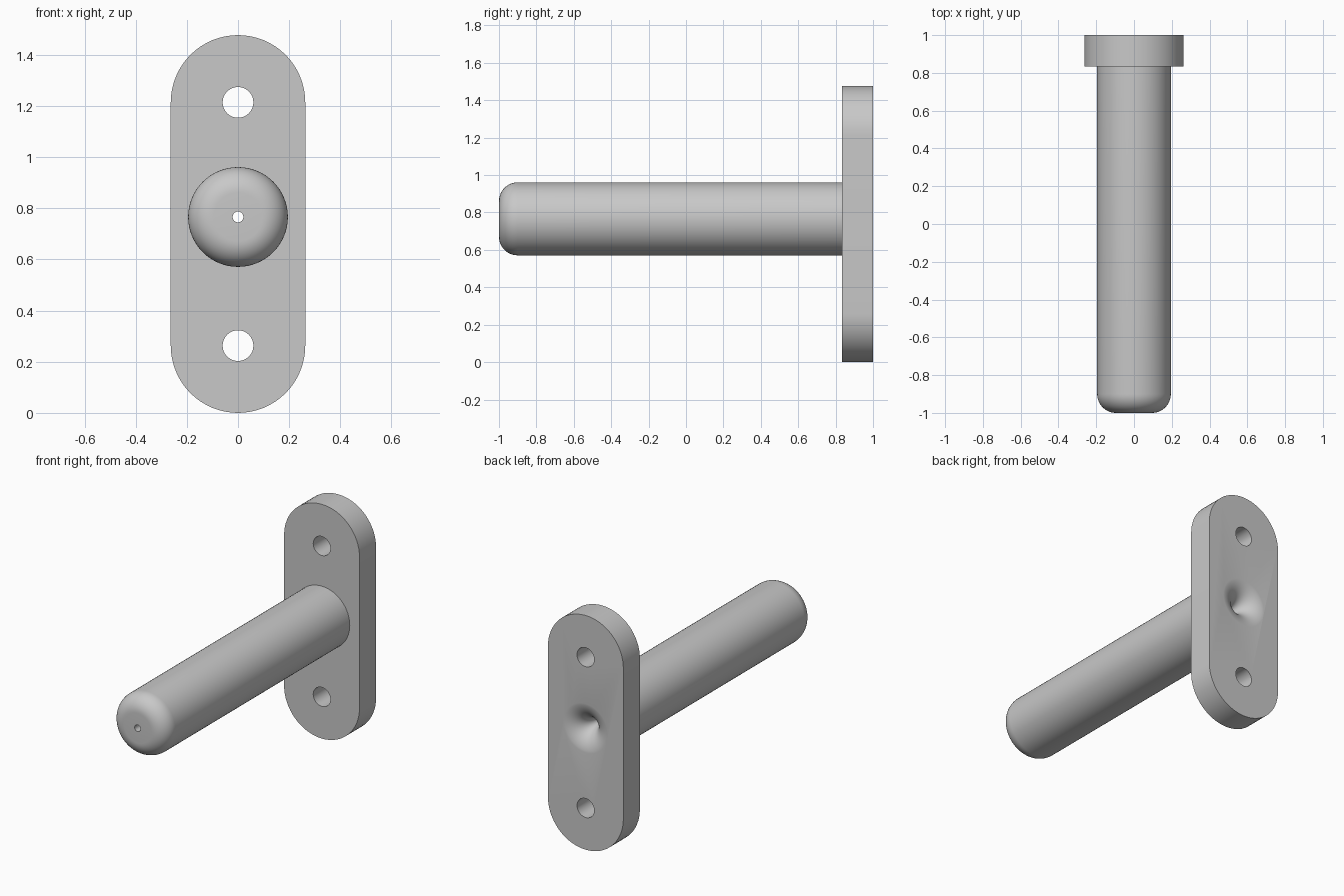
import bpy, bmesh
from math import pi, sin, cos, radians
from mathutils import Matrix

cube = bpy.data.objects.get("Cube")
if cube:
    bpy.data.objects.remove(cube, do_unlink=True)

grey = bpy.data.materials.new("plain_grey")
grey.use_nodes = True
grey.diffuse_color = (0.58, 0.58, 0.58, 1)
grey.node_tree.nodes["Principled BSDF"].inputs["Base Color"].default_value = grey.diffuse_color

HALF_W, PLATE_MID, SPACING = 0.263, 0.7385, 0.4755
BACK, FACE, FRONT = 1.0, 0.835, -1.0
ROD_Z, ROD_R, BORE_R = 0.766, 0.195, 0.021


def make_object(name, bm):
    bmesh.ops.recalc_face_normals(bm, faces=bm.faces[:])
    mesh = bpy.data.meshes.new(name)
    bm.to_mesh(mesh)
    bm.free()
    mesh.materials.append(grey)
    obj = bpy.data.objects.new(name, mesh)
    bpy.context.collection.objects.link(obj)
    return obj


def lathe(name, profile, z, closed=False, capped=False, sides=64):
    """Turn (radius, y) points about an axis along y at height z."""
    bm = bmesh.new()
    rings = [[bm.verts.new((r * sin(2 * pi * i / sides), y, z + r * cos(2 * pi * i / sides)))
              for i in range(sides)] for r, y in profile]
    pairs = list(zip(rings, rings[1:]))
    if closed:
        pairs.append((rings[-1], rings[0]))
    for a, b in pairs:
        for i in range(sides):
            j = (i + 1) % sides
            bm.faces.new((a[i], a[j], b[j], b[i]))
    if capped:
        bm.faces.new(rings[0])
        bm.faces.new(rings[-1])
    return make_object(name, bm)


def arc(cr, cy, radius, start, end, steps=12):
    angles = [radians(start + (end - start) * i / steps) for i in range(steps + 1)]
    return [(cr + radius * cos(a), cy + radius * sin(a)) for a in angles]


def smooth(obj):
    bpy.ops.object.select_all(action='DESELECT')
    obj.select_set(True)
    bpy.context.view_layer.objects.active = obj
    bpy.ops.object.shade_smooth_by_angle(angle=radians(30))


# Mounting plate: rounded slot outline pulled back to full thickness
bm = bmesh.new()
outline = []
for side, start in ((1, 0), (-1, 180)):
    for x, z in arc(0, PLATE_MID + side * SPACING, HALF_W, start, start + 180, 32):
        outline.append(bm.verts.new((x, FACE, z)))
face = bm.faces.new(outline)
pulled = bmesh.ops.extrude_face_region(bm, geom=[face])["geom"]
bmesh.ops.translate(bm, vec=(0, BACK - FACE, 0),
                    verts=[g for g in pulled if isinstance(g, bmesh.types.BMVert)])
plate = make_object("mounting_plate", bm)

# Cutters: two screw holes and the flared mouth of the bore
cutters = [lathe("screw_hole_cutter", [(0.06, FACE - 0.1), (0.06, BACK + 0.1)],
                 PLATE_MID + s * SPACING, capped=True, sides=48) for s in (-1, 1)]
flare = 0.15
mouth = arc(BORE_R + flare, BACK + 0.001 - flare, flare, 180, 90, 16)
cutters.append(lathe("bore_flare_cutter",
                     [(BORE_R, FACE - 0.1)] + mouth + [(BORE_R + flare, BACK + 0.1)],
                     ROD_Z, capped=True))
for cutter in cutters:
    mod = plate.modifiers.new(cutter.name, 'BOOLEAN')
    mod.operation = 'DIFFERENCE'
    mod.solver = 'EXACT'
    mod.object = cutter

# Bake the cuts and drop the cutters
bpy.context.view_layer.update()
evaluated = plate.evaluated_get(bpy.context.evaluated_depsgraph_get())
plate.data = bpy.data.meshes.new_from_object(evaluated)
plate.modifiers.clear()
for cutter in cutters:
    bpy.data.objects.remove(cutter, do_unlink=True)
smooth(plate)

# Rod: rounded front end, narrow bore along its full length
nose = 0.1
rod = lathe("rod", [(BORE_R, FACE), (BORE_R, FRONT)]
            + arc(ROD_R - nose, FRONT + nose, nose, -90, 0) + [(ROD_R, FACE)], ROD_Z)
smooth(rod)
